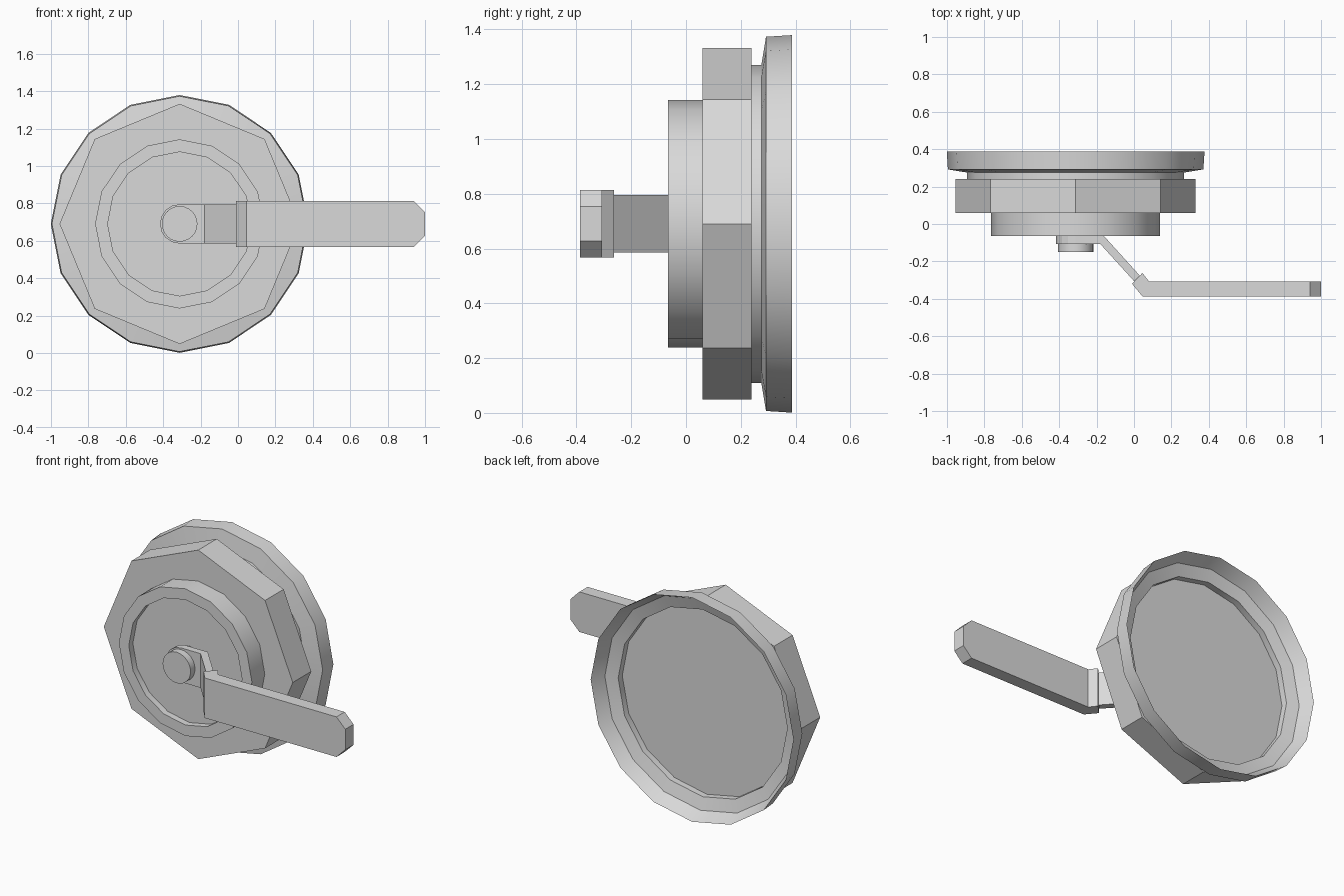
import bpy, bmesh, math

if "Cube" in bpy.data.objects:
    bpy.data.objects.remove(bpy.data.objects["Cube"])

CX, CZ = -0.312, 0.69  # axis of the round body, running along y
COLOR = (0.7, 0.7, 0.7, 1)

grey = bpy.data.materials.new("plain_grey")
grey.use_nodes = True
grey.diffuse_color = COLOR
grey.node_tree.nodes["Principled BSDF"].inputs["Base Color"].default_value = COLOR


def finish(name, bm, smooth=False):
    bmesh.ops.recalc_face_normals(bm, faces=bm.faces)
    mesh = bpy.data.meshes.new(name)
    bm.to_mesh(mesh)
    bm.free()
    mesh.materials.append(grey)
    obj = bpy.data.objects.new(name, mesh)
    bpy.context.collection.objects.link(obj)
    if smooth:
        bpy.ops.object.select_all(action='DESELECT')
        obj.select_set(True)
        bpy.context.view_layer.objects.active = obj
        bpy.ops.object.shade_smooth_by_angle(angle=math.radians(30))


def lathe(name, profile, sides, smooth=True):
    """Revolve (radius, y) points around the body axis and cap both ends."""
    bm = bmesh.new()
    rings = []
    for r, y in profile:
        angles = [math.tau * i / sides for i in range(sides)]
        rings.append([bm.verts.new((CX + r * math.sin(a), y, CZ + r * math.cos(a))) for a in angles])
    for a, b in zip(rings, rings[1:]):
        for i in range(sides):
            j = (i + 1) % sides
            bm.faces.new((a[i], a[j], b[j], b[i]))
    bm.faces.new(rings[0])
    bm.faces.new(rings[-1])
    finish(name, bm, smooth)


def prism(points, direction):
    """Extrude a planar outline along a vector."""
    bm = bmesh.new()
    face = bm.faces.new([bm.verts.new(p) for p in points])
    new = bmesh.ops.extrude_face_region(bm, geom=[face])["geom"]
    verts = [v for v in new if isinstance(v, bmesh.types.BMVert)]
    bmesh.ops.translate(bm, verts=verts, vec=direction)
    return bm


# Round body: neck with dished back flange, eight-sided nut, recessed front collar
lathe("back_flange", [(0.58, 0.23), (0.58, 0.275), (0.683, 0.292), (0.689, 0.387),
                      (0.65, 0.305), (0.575, 0.283), (0.575, 0.243)], 16)
lathe("octagon_nut", [(0.642, 0.06), (0.642, 0.24)], 8, smooth=False)
lathe("front_collar", [(0.452, 0.065), (0.452, -0.065), (0.385, -0.065), (0.385, -0.025)], 16)

# Pivot stem and pin
lathe("pivot_stem", [(0.085, -0.02), (0.085, -0.07)], 24)
lathe("pivot_pin", [(0.095, -0.1), (0.095, -0.15)], 24)

# Rounded lever plate around the pin
R = 0.105
arc = [math.pi / 2 + math.pi * i / 8 for i in range(9)]
outline = [(CX + R * math.cos(a), -0.107, CZ + R * math.sin(a)) for a in arc]
outline += [(-0.18, -0.107, CZ - R), (-0.18, -0.107, CZ + R)]
finish("lever_plate", prism(outline, (0, 0.042, 0)))

# Slanted arm from the plate to the grip
arm = [(-0.18, -0.065), (-0.16, -0.065), (0.03, -0.275), (0.0, -0.305), (-0.18, -0.107)]
finish("lever_arm", prism([(x, y, CZ - R) for x, y in arm], (0, 0, 2 * R)))

# Grip with bent inner end and clipped outer corners
H = 0.123
grip = [(-0.01, -0.32), (0.045, -0.262), (0.08, -0.307), (1, -0.307), (1, -0.387), (0.045, -0.387)]
bm = prism([(x, y, CZ - H) for x, y in grip], (0, 0, 2 * H))
ends = [e for e in bm.edges
        if all(v.co.x > 0.99 for v in e.verts) and abs(e.verts[0].co.z - e.verts[1].co.z) < 0.01]
bmesh.ops.bevel(bm, geom=ends, offset=0.06, segments=1, affect='EDGES')
finish("lever_grip", bm)
